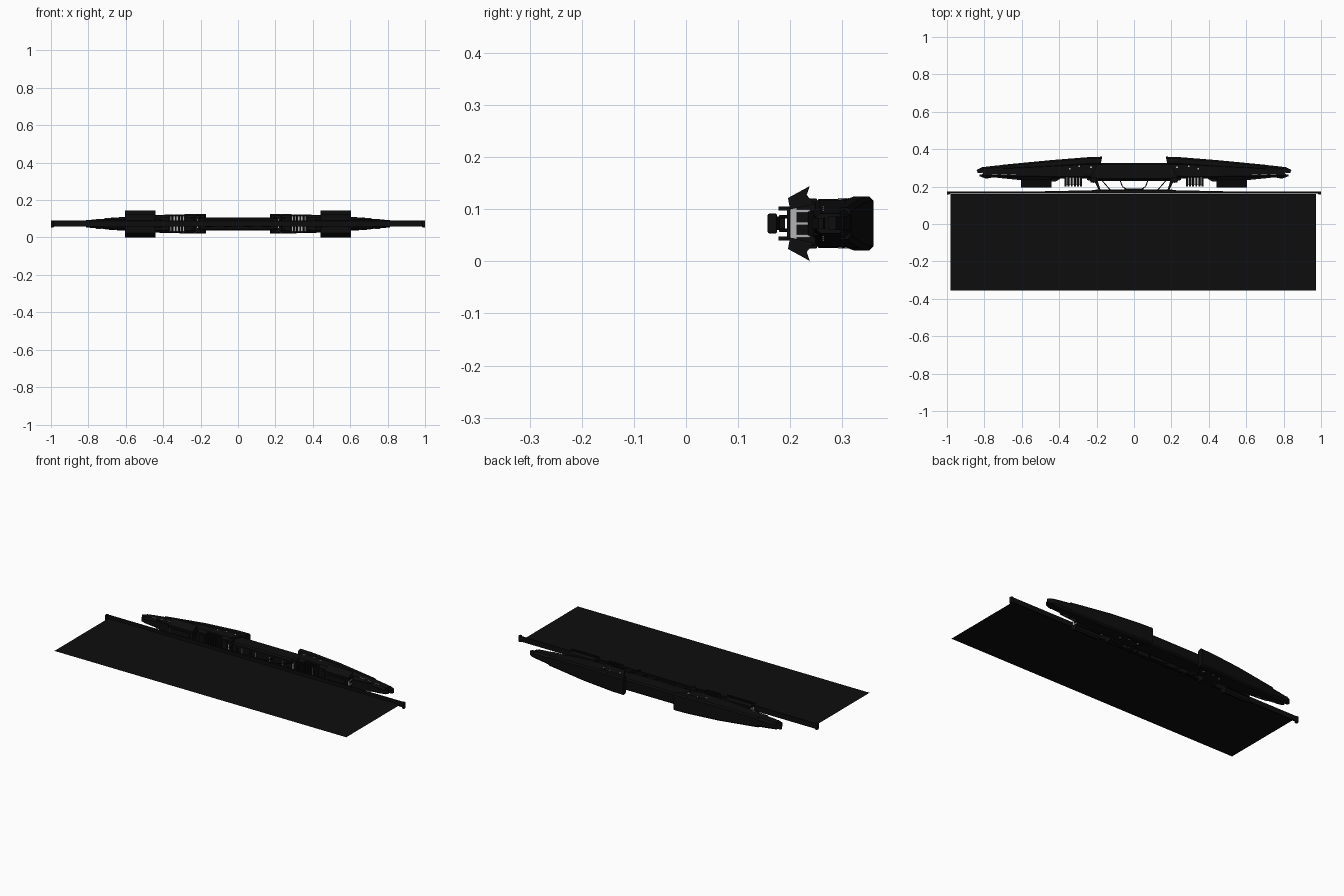
import bpy, bmesh, math
from mathutils import Vector

if "Cube" in bpy.data.objects:
    bpy.data.objects.remove(bpy.data.objects["Cube"])

ZC = 0.073  # height of the horizontal symmetry plane


def material(name, v):
    m = bpy.data.materials.new(name)
    m.diffuse_color = (v, v, v, 1)
    m.use_nodes = True
    m.node_tree.nodes["Principled BSDF"].inputs["Base Color"].default_value = m.diffuse_color
    return m


BLACK = material("matte black", 0.004)
GREY = material("light grey", 0.45)


def finish(name, bm, mat, mirror_x=False, mirror_z=False, bevel=0):
    bmesh.ops.recalc_face_normals(bm, faces=bm.faces)
    me = bpy.data.meshes.new(name)
    bm.to_mesh(me)
    bm.free()
    me.materials.append(mat)
    ob = bpy.data.objects.new(name, me)
    bpy.context.collection.objects.link(ob)
    if bevel:
        b = ob.modifiers.new("bevel", 'BEVEL')
        b.width, b.segments = bevel, 2
    if mirror_x or mirror_z:
        pivot = bpy.data.objects.get("mirror_pivot")
        if not pivot:
            pivot = bpy.data.objects.new("mirror_pivot", None)
            pivot.location.z = ZC
            pivot.hide_render = True
            bpy.context.collection.objects.link(pivot)
        m = ob.modifiers.new("mirror", 'MIRROR')
        m.use_axis = (mirror_x, False, mirror_z)
        m.mirror_object = pivot
        m.use_mirror_merge = False
    return ob


def box(name, x, y, z, mat=BLACK, **kw):
    bm = bmesh.new()
    bmesh.ops.create_cube(bm, size=1)
    for v in bm.verts:
        v.co = [(r[0] + r[1]) / 2 + c * (r[1] - r[0]) for c, r in zip(v.co, (x, y, z))]
    return finish(name, bm, mat, **kw)


def prism(name, pts, axis, a, b, mat=BLACK, **kw):
    """Extrude an outline along x (points are y, z) or along z (points are x, y)."""
    bm = bmesh.new()
    put = (lambda p, t: (t, p[0], p[1])) if axis == 'x' else (lambda p, t: (p[0], p[1], t))
    f = bm.faces.new([bm.verts.new(put(p, a)) for p in pts])
    r = bmesh.ops.extrude_face_region(bm, geom=[f])
    d = Vector(put((0, 0), b - a))
    for v in r['geom']:
        if isinstance(v, bmesh.types.BMVert):
            v.co += d
    return finish(name, bm, mat, **kw)


def loft(name, stations, c, mat=BLACK, **kw):
    """Chamfered rectangular sections (x front, x back, y front, y back, half height)."""
    bm = bmesh.new()
    rings = []
    for xf, xb, y0, y1, h in stations:
        k = min(c, h * 0.45)
        sec = [(y0 + k, -h), (y1 - k, -h), (y1, -h + k), (y1, h - k),
               (y1 - k, h), (y0 + k, h), (y0, h - k), (y0, -h + k)]
        rings.append([bm.verts.new((xf + (xb - xf) * (y - y0) / (y1 - y0), y, ZC + z))
                      for y, z in sec])
    for r, q in zip(rings, rings[1:]):
        for i in range(8):
            bm.faces.new((r[i], r[(i + 1) % 8], q[(i + 1) % 8], q[i]))
    bm.faces.new(rings[0])
    bm.faces.new(rings[-1])
    return finish(name, bm, mat, **kw)


def rod(name, pts, r, mat=BLACK, **kw):
    """Thin square bar through the given points."""
    bm = bmesh.new()
    for p, q in zip(pts, pts[1:]):
        p, q = Vector(p), Vector(q)
        g = bmesh.ops.create_cone(bm, segments=6, radius1=r, radius2=r,
                                  depth=(q - p).length, cap_ends=True)
        rot = (q - p).to_track_quat('Z', 'Y').to_matrix()
        for v in g['verts']:
            v.co = rot @ v.co + (p + q) / 2
    return finish(name, bm, mat, **kw)


# Wide flat sheet
bm = bmesh.new()
bm.faces.new([bm.verts.new((x, y, ZC)) for x, y in
              ((-0.98, -0.355), (0.973, -0.355), (0.973, 0.16), (-0.98, 0.16))])
finish("sheet", bm, BLACK)

# Long rail behind the sheet
box("rail", (-1, 1), (0.164, 0.174), (0.058, 0.09), bevel=0.003)
box("rail_end_cap", (0.985, 1.0), (0.157, 0.175), (0.054, 0.092), mirror_x=True, bevel=0.003)
prism("rail_backing", [(-0.62, 0.172), (0.62, 0.172), (0.2, 0.181), (-0.2, 0.181)],
      'z', 0.06, 0.086)
box("rail_mount", (-0.05, 0.05), (0.172, 0.19), (0.06, 0.086))

# Central beam with grooves and seams
loft("center_beam", [(-0.24, -0.24, 0.235, 0.326, 0.035), (0.24, 0.24, 0.235, 0.326, 0.035)], 0.008)
box("beam_lip", (-0.2, 0.2), (0.23, 0.25), (0.092, 0.1), mirror_z=True)
for x in (0.045, 0.135):
    box("beam_seam_mark", (x, x + 0.004), (0.232, 0.236), (0.06, 0.086), GREY, mirror_x=True)

# Tapering side pods
loft("pod", [(0.235, 0.17, 0.245, 0.36, 0.046), (0.27, 0.25, 0.243, 0.357, 0.047),
             (0.45, 0.45, 0.243, 0.341, 0.045), (0.6, 0.6, 0.244, 0.326, 0.035),
             (0.76, 0.76, 0.248, 0.31, 0.024), (0.805, 0.815, 0.25, 0.303, 0.019)],
     0.012, mirror_x=True)
# Raised rear shell on each pod
loft("pod_rear_shell", [(0.178, 0.17, 0.318, 0.36, 0.052), (0.25, 0.25, 0.315, 0.357, 0.052),
                        (0.45, 0.45, 0.302, 0.341, 0.047), (0.7, 0.7, 0.29, 0.317, 0.031)],
     0.008, mirror_x=True)
# Forked pod tips
prism("tip_rear_prong", [(0.79, 0.275), (0.835, 0.273), (0.842, 0.288), (0.81, 0.305), (0.79, 0.305)],
      'z', 0.06, 0.086, mirror_x=True)
prism("tip_front_prong", [(0.75, 0.25), (0.79, 0.242), (0.825, 0.255), (0.825, 0.264), (0.79, 0.27)],
      'z', 0.062, 0.084, mirror_x=True)
# Front ledge running along each pod
prism("pod_front_ledge", [(0.39, 0.245), (0.42, 0.226), (0.62, 0.236), (0.72, 0.246), (0.72, 0.26), (0.39, 0.26)],
      'z', 0.05, 0.096, mirror_x=True)

# Ribbed cooling blocks with light cores
box("rib_core", (0.285, 0.365), (0.208, 0.25), (0.032, 0.114), GREY, mirror_x=True)
for i in range(6):
    x = 0.278 + i * 0.0165
    box("rib", (x, x + 0.0105), (0.2, 0.252), (0.025, 0.121), mirror_x=True, bevel=0.002)

# Flared blocks with fins above and below
box("fin_block", (0.445, 0.595), (0.199, 0.25), (0.03, 0.116), mirror_x=True, bevel=0.004)
prism("flared_fin", [(0.196, 0.122), (0.238, 0.145), (0.232, 0.128), (0.246, 0.11), (0.2, 0.1)],
      'x', 0.44, 0.603, mirror_x=True, mirror_z=True)
box("fin_block_front", (0.46, 0.58), (0.194, 0.2), (0.04, 0.106), mirror_x=True)
# Light strips on the outer end of the blocks
box("block_end_panel", (0.595, 0.597), (0.2, 0.212), (0.034, 0.112), GREY, mirror_x=True)
for z in (0.046, 0.07, 0.094):
    box("block_end_strip", (0.595, 0.598), (0.21, 0.238), (z, z + 0.006), GREY, mirror_x=True)

# Inner brackets joining the pods to the rail
prism("bracket", [(0.25, 0.25), (0.2, 0.25), (0.178, 0.178), (0.187, 0.178), (0.21, 0.225), (0.25, 0.235)],
      'z', 0.098, 0.106, mirror_x=True, mirror_z=True)
box("bracket_collar", (0.2, 0.232), (0.222, 0.252), (0.027, 0.119), mirror_x=True, bevel=0.003)
box("collar_mark", (0.213, 0.219), (0.219, 0.223), (0.05, 0.096), GREY, mirror_x=True)
# Thin truss between beam and rail
for z in (0.06, 0.086):
    rod("truss", [(0.175, 0.237, z), (0.125, 0.18, z)], 0.003, mirror_x=True)
    rod("center_frame", [(0.075, 0.237, z), (0.062, 0.2, z), (0.035, 0.182, z)], 0.003, mirror_x=True)
    rod("truss_foot", [(0.205, 0.181, z), (0.0, 0.181, z)], 0.0025, mirror_x=True)

# Small light marks on the pod surfaces
for x, y, w in ((0.225, 0.3, 0.01), (0.29, 0.305, 0.006), (0.34, 0.292, 0.008), (0.37, 0.315, 0.005)):
    box("pod_mark", (x, x + w), (y, y + 0.008), (ZC + 0.044, ZC + 0.0485), GREY,
        mirror_x=True, mirror_z=True)
for x in (0.63, 0.68, 0.73):
    h = 0.035 - (x - 0.6) * 0.069
    box("pod_seam", (x, x + 0.03), (0.262, 0.265), (ZC + h - 0.004, ZC + h + 0.0005), GREY,
        mirror_x=True, mirror_z=True)
